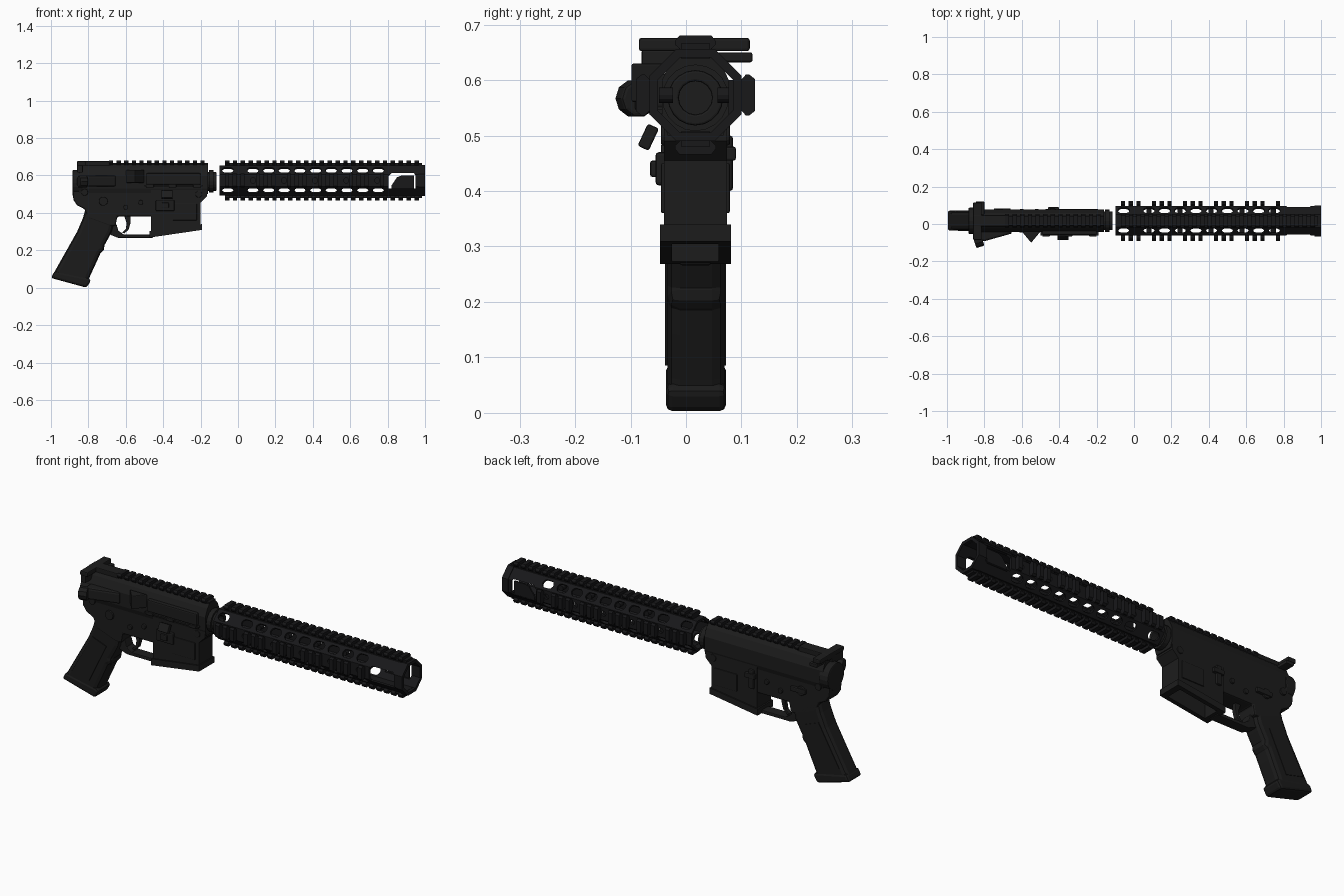
import bpy, bmesh, math
from mathutils import Matrix, Vector

if "Cube" in bpy.data.objects:
    bpy.data.objects.remove(bpy.data.objects["Cube"])

CY, CZ = 0.017, 0.573      # long axis of the assembly


def material(name, rgb):
    m = bpy.data.materials.new(name)
    m.use_nodes = True
    m.diffuse_color = (*rgb, 1)
    m.node_tree.nodes["Principled BSDF"].inputs["Base Color"].default_value = (*rgb, 1)
    return m


BODY = material("charcoal black", (0.012, 0.012, 0.012))
RAIL = material("rail black", (0.009, 0.009, 0.010))
GRIP = material("grip black", (0.011, 0.011, 0.011))


def add_prism(bm, pts, a, b, axis, matrix=None):
    """Extrude a 2D outline between a and b along one axis."""
    place = {"x": lambda p, t: (t, p[0], p[1]),
             "y": lambda p, t: (p[0], t, p[1]),
             "z": lambda p, t: (p[0], p[1], t)}[axis]
    ends = [[bm.verts.new(place(p, t)) for p in pts] for t in (a, b)]
    faces = [bm.faces.new(e) for e in ends]
    for i in range(len(pts)):
        j = (i + 1) % len(pts)
        faces.append(bm.faces.new((ends[0][i], ends[0][j], ends[1][j], ends[1][i])))
    bmesh.ops.recalc_face_normals(bm, faces=faces)
    if matrix:
        bmesh.ops.transform(bm, matrix=matrix, verts=ends[0] + ends[1])


def finish(bm, name, mat, bevel=0):
    me = bpy.data.meshes.new(name)
    bm.to_mesh(me)
    bm.free()
    ob = bpy.data.objects.new(name, me)
    bpy.context.collection.objects.link(ob)
    me.materials.append(mat)
    if bevel:
        mod = ob.modifiers.new("bevel", "BEVEL")
        mod.width = bevel
        mod.segments = 2
        mod.limit_method = "ANGLE"
        mod.angle_limit = math.radians(40)
    return ob


def prism(name, pts, a, b, axis="y", mat=BODY, bevel=0, matrix=None):
    bm = bmesh.new()
    add_prism(bm, pts, a, b, axis, matrix)
    return finish(bm, name, mat, bevel)


def rect(x0, x1, z0, z1):
    return [(x0, z0), (x1, z0), (x1, z1), (x0, z1)]


def box(name, x, y, z, mat=BODY, bevel=0, matrix=None):
    return prism(name, rect(*x, *z), *y, "y", mat, bevel, matrix)


def ring(r, n, cu=0.0, cv=0.0, turn=0.0):
    return [(cu + r * math.cos(2 * math.pi * i / n + turn),
             cv + r * math.sin(2 * math.pi * i / n + turn)) for i in range(n)]


def cut(ob, cutter):
    mod = ob.modifiers.new("cut", "BOOLEAN")
    mod.object = cutter
    mod.solver = "EXACT"
    bpy.context.view_layer.objects.active = ob
    bpy.ops.object.modifier_apply(modifier=mod.name)


def around(degrees):
    """Turn local z-up onto a direction about the long axis."""
    return Matrix.Translation((0, CY, CZ)) @ Matrix.Rotation(math.radians(degrees), 4, "X")


def rail(name, x0, x1, degrees, mat=RAIL, top=0.107, low=0.066, pitch=0.0422):
    """Toothed accessory rail: a narrow strip with flared cross teeth."""
    bm = bmesh.new()
    m = around(degrees)
    neck = top - 0.014
    add_prism(bm, [(-.026, low), (.026, low), (.026, neck), (-.026, neck)], x0, x1, "x", m)
    tooth = [(-.024, neck - .014), (.024, neck - .014), (.037, neck - .002),
             (.037, neck + .004), (.029, top), (-.029, top), (-.037, neck + .004), (-.037, neck - .002)]
    count = round((x1 - x0) / pitch)
    step = (x1 - x0) / count
    for i in range(count):
        add_prism(bm, tooth, x0 + i * step, x0 + (i + 0.56) * step, "x", m)
    return finish(bm, name, mat)


# Handguard: hollow octagonal tube
turn = math.pi / 8
tube = prism("handguard_tube", ring(0.086, 8, CY, CZ, turn), -0.1, 0.995, "x", RAIL)
bore = prism("bore_cutter", ring(0.073, 8, CY, CZ, turn), -0.2, 1.1, "x", RAIL)
cut(tube, bore)

# Vent slots on the diagonals, round holes on the sides, a window near the muzzle
bm = bmesh.new()
for angle in (45, 135, 225, 315):
    for x in [-0.055] + [0.08 + 0.0838 * i for i in range(9)]:
        slot = [(x + (0.01 if u > 0 else -0.01) + u, v) for u, v in ring(0.021, 12, turn=math.pi / 12)]
        add_prism(bm, slot, 0.05, 0.1, "z", around(angle))
for angle in (90, 270):
    for i in range(5):
        add_prism(bm, ring(0.014, 12, 0.08 + 0.166 * i), 0.04, 0.13, "z", around(angle))
window = [(.805, .53), (.95, .53), (.95, .6), (.94, .612), (.82, .612), (.805, .597)]
add_prism(bm, window, -0.2, 0.2, "y")
vents = finish(bm, "vent_cutter", RAIL)
cut(tube, vents)

# Four rails around the tube
for name, x0, x1, angle in (("top_rail", -.07, .985, 0), ("bottom_rail", -.07, .985, 180),
                            ("left_rail", -.07, .8, -90), ("right_rail", -.07, .8, 90)):
    r = rail(name, x0, x1, angle)
    if angle in (90, -90):
        cut(r, vents)
for helper in (bore, vents):
    bpy.data.objects.remove(helper)

# Sloped blocker behind the window
prism("window_backing", [(.82, .525), (.82, .545), (.85, .59), (.875, .6), (.94, .6), (.94, .525)],
      CY + .06, CY + .068, mat=RAIL)
collar = prism("muzzle_collar", ring(0.09, 8, CY, CZ, turn), 0.965, 1.0, "x", RAIL)
hole = prism("collar_cutter", ring(0.073, 8, CY, CZ, turn), 0.9, 1.1, "x")
cut(collar, hole)
bpy.data.objects.remove(hole)

# Barrel nut, threaded face and its bore
nut = prism("barrel_nut", ring(0.05, 20, CY, CZ - .005), -0.17, -0.115, "x", BODY, 0.004)
flange = prism("nut_flange", ring(0.06, 20, CY, CZ - .005), -0.155, -0.13, "x")
hole = prism("nut_cutter", ring(0.03, 16, CY, CZ - .005), -0.2, 0, "x")
for ob in (nut, flange):
    cut(ob, hole)
bpy.data.objects.remove(hole)

# Upper receiver with its rail
section = [(CY + s * u, z) for s, u, z in
           [(-1, .05, .5), (1, .05, .5), (1, .06, .53), (1, .06, .6), (1, .042, .64), (1, .026, .658),
            (-1, .026, .658), (-1, .042, .64), (-1, .06, .6), (-1, .06, .53)]]
prism("upper_receiver", section, -0.85, -0.16, "x")
rail("receiver_rail", -0.69, -0.16, 0)
prism("buffer_ring", ring(0.07, 20, CY, .56), -0.885, -0.83, "x", BODY, 0.006)

# Charging handle and latch
box("charging_shaft", (-.86, -.68), (CY - .03, CY + .03), (.645, .677), bevel=.004)
box("charging_handle", (-.86, -.815), (-.085, .115), (.652, .676), bevel=.005)
box("charging_latch", (-.845, -.8), (CY + .03, .12), (.632, .65), bevel=.004)
box("handle_shoulder", (-.86, -.83), (-.08, CY), (.615, .655), bevel=.004)

# Forward assist, case deflector and port cover on the right side
prism("forward_assist", [(-.66, -.03), (-.65, -.05), (-.8, -.092), (-.83, -.085), (-.83, -.03)],
      .54, .6, "z", BODY, .01)
direction = Vector((-.95, -.3, 0)).to_track_quat("Z", "Y").to_matrix().to_4x4()
prism("assist_button", ring(.034, 10), 0, .045, "z", BODY, .006,
      Matrix.Translation((-.81, -.083, .567)) @ direction)
prism("case_deflector", [(-.6, -.04), (-.55, -.1), (-.5, -.04)], .56, .63, "z", BODY, .004)
box("port_cover", (-.49, -.2), (-.058, -.03), (.55, .612), bevel=.006)
for x in (-.47, -.35, -.22):
    box("port_hinge", (x - .02, x + .02), (-.066, -.04), (.536, .552), bevel=.003)
box("port_cover_rod", (-.5, -.19), (-.061, -.04), (.54, .548))

# Lower receiver
lower = [(-.87, .57), (-.885, .53), (-.88, .47), (-.86, .44), (-.82, .42), (-.8, .37), (-.69, .33),
         (-.655, .33), (-.645, .38), (-.455, .38), (-.45, .53), (-.82, .53)]
prism("lower_receiver", lower, CY - .052, CY + .052, bevel=.008)

# Open magazine well with flared lip
well = prism("magazine_well", [(-.465, .53), (-.465, .28), (-.2, .32), (-.2, .455), (-.165, .49), (-.165, .53)],
             CY - .057, CY + .057)
lip = prism("well_lip", [(-.472, .268), (-.193, .309), (-.193, .34), (-.472, .302)], CY - .064, CY + .064)
hole = box("well_cutter", (-.44, -.222), (CY - .042, CY + .042), (.2, .47))
for ob in (well, lip):
    cut(ob, hole)
bpy.data.objects.remove(hole)
for s in (-1, 1):
    y = CY + s * .058
    box("well_panel", (-.35, -.22), (y - .004, y + .004), (.36, .45), bevel=.003)

# Trigger guard and trigger
prism("trigger_guard", [(-.7, .34), (-.7, .29), (-.64, .266), (-.455, .266), (-.455, .284), (-.61, .284),
                        (-.64, .305), (-.65, .34)], CY - .028, CY + .028, bevel=.004)
prism("trigger", [(-.61, .39), (-.595, .345), (-.6, .315), (-.62, .295), (-.608, .29), (-.585, .31),
                  (-.575, .345), (-.575, .39)], CY - .012, CY + .012, bevel=.003)

# Controls and pins
box("magazine_release_fence", (-.44, -.34), (-.055, 0), (.41, .47), bevel=.006)
box("magazine_release", (-.41, -.37), (-.065, 0), (.425, .455), bevel=.005)
tilt = Matrix.Translation((-.38, -.068, .497)) @ Matrix.Rotation(math.radians(-25), 4, "X")
box("open_latch", (-.03, .03), (-.011, .011), (-.022, .022), bevel=.004, matrix=tilt)
box("bolt_catch", (-.45, -.42), (CY + .04, .085), (.4, .5), bevel=.006)
box("bolt_catch_paddle", (-.46, -.4), (CY + .04, .09), (.455, .48), bevel=.004)
box("selector_lever", (-.75, -.66), (CY + .04, .083), (.45, .475), bevel=.005)
for x, z, r in ((-.72, .462, .024), (-.6, .43, .013), (-.52, .455, .013), (-.82, .51, .018), (-.21, .5, .018)):
    prism("receiver_pin", ring(r, 14, x, z), CY - .062, CY + .062, bevel=.003)

# Pistol grip with finger swell and base cap
grip = [(-.81, .44), (-.83, .37), (-.86, .3), (-.998, .055), (-.9, .028), (-.81, .012), (-.792, .06), (-.755, .14),
        (-.735, .185), (-.712, .2), (-.715, .225), (-.69, .27), (-.675, .3), (-.66, .36), (-.7, .4)]
prism("pistol_grip", grip, CY - .05, CY + .052, mat=GRIP, bevel=.022)
prism("grip_cap", [(-1.0, .052), (-.81, .0), (-.785, .04), (-.8, .052), (-.98, .09)],
      CY - .053, CY + .055, mat=GRIP, bevel=.012)
for s in (-1, 1):
    y = CY + s * .051
    prism("grip_panel", [(-.82, .32), (-.94, .11), (-.84, .085), (-.74, .29)], y - .004, y + .004, mat=GRIP)
